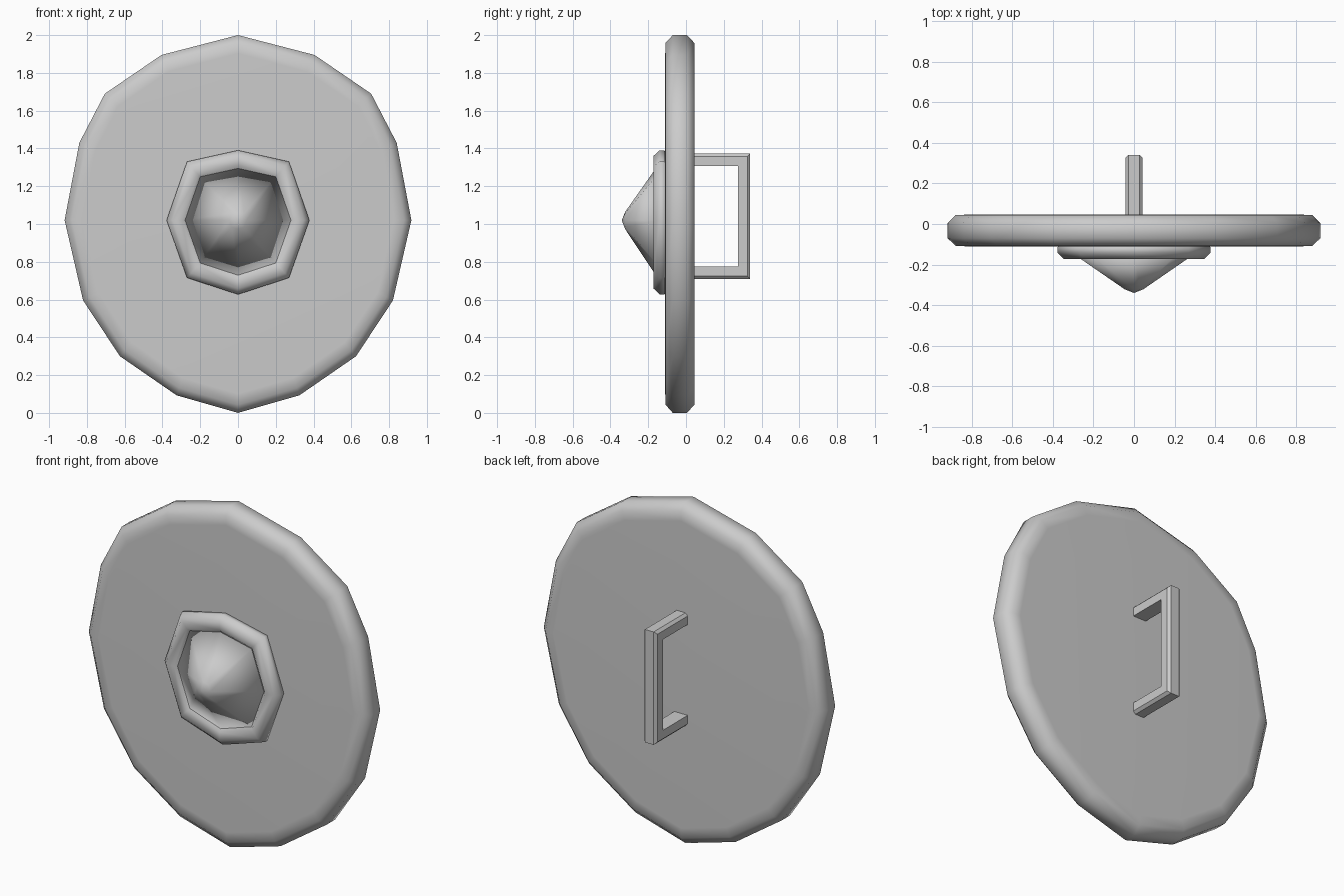
import bpy, bmesh

if "Cube" in bpy.data.objects:
    bpy.data.objects.remove(bpy.data.objects["Cube"])

CZ = 1.02  # height of the shield centre


def make_object(name, bm, smooth):
    bmesh.ops.recalc_face_normals(bm, faces=bm.faces[:])
    for f in bm.faces:
        f.smooth = smooth
    me = bpy.data.meshes.new(name)
    bm.to_mesh(me)
    bm.free()
    ob = bpy.data.objects.new(name, me)
    bpy.context.collection.objects.link(ob)
    return ob


def bridge(bm, a, b):
    for i in range(len(a)):
        j = (i + 1) % len(a)
        bm.faces.new((a[i], a[j], b[j], b[i]))


def mirrored(half):
    """Close a top-to-bottom half outline by mirroring it across x = 0."""
    return half + [(-x, z) for x, z in half[-2:0:-1]]


def shell(name, outline, rings, tip=None, smooth=True):
    """Stack scaled copies of an outline along y; rings = (scale, y)."""
    bm = bmesh.new()
    loops = [[bm.verts.new((x * s, y, CZ + (z - CZ) * s)) for x, z in outline]
             for s, y in rings]
    for a, b in zip(loops, loops[1:]):
        bridge(bm, a, b)
    bm.faces.new(loops[0])
    if tip is None:
        bm.faces.new(loops[-1])
    else:
        t = bm.verts.new((0, tip, CZ))
        last = loops[-1]
        for i in range(len(last)):
            bm.faces.new((last[i], last[(i + 1) % len(last)], t))
    return make_object(name, bm, smooth)


# Sixteen-sided shield board with a bevelled rim
disc = mirrored([(0, 2.0), (0.405, 1.895), (0.705, 1.69), (0.84, 1.43), (0.918, 1.02),
                 (0.82, 0.595), (0.625, 0.30), (0.325, 0.093), (0, 0.0)])
shell("shield_board", disc,
      [(0.9, 0.046), (0.958, 0.044), (1, 0.005), (1, -0.07), (0.958, -0.108), (0.9, -0.11)])

# Eight-sided boss: raised collar and central cone
boss = mirrored([(0, 1.39), (0.27, 1.33), (0.378, 1.02), (0.27, 0.715), (0, 0.627)])
shell("boss_collar", boss,
      [(0.95, -0.10), (1, -0.115), (1, -0.14), (0.92, -0.172), (0.78, -0.172), (0.75, -0.16)])
shell("boss_cone", boss, [(0.78, -0.15), (0.12, -0.322)], tip=-0.34)

# Rear grip: square bar with bevelled outer edges swept round a U path
T = 0.065
section = [(-0.043, T), (-0.043, 0.015), (-0.028, 0), (0.028, 0), (0.043, 0.015), (0.043, T)]
path = [(0.03, 1.372, 0, -1), (0.34, 1.372, -1, -1), (0.34, 0.71, -1, 1), (0.03, 0.71, 0, 1)]
bm = bmesh.new()
loops = [[bm.verts.new((x, y + dy * d, z + dz * d)) for x, d in section]
         for y, z, dy, dz in path]
for a, b in zip(loops, loops[1:]):
    bridge(bm, a, b)
bm.faces.new(loops[0])
bm.faces.new(loops[-1])
make_object("grip", bm, False)
